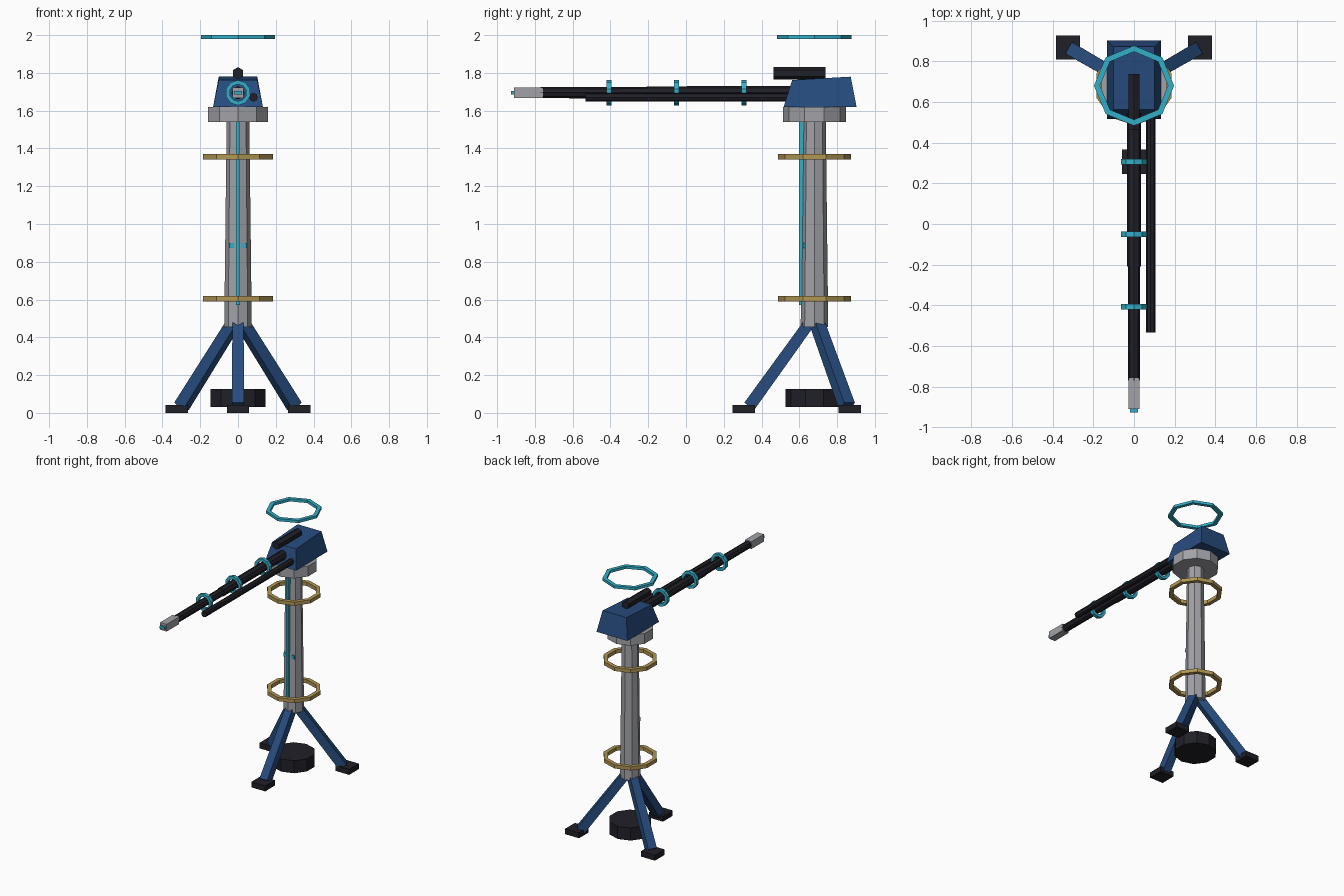
import bpy, bmesh, math
from mathutils import Vector

if "Cube" in bpy.data.objects:
    bpy.data.objects.remove(bpy.data.objects["Cube"])

CY = 0.68     # y of the mast axis
BZ = 1.695    # height of the barrel axis


def material(name, rgb):
    m = bpy.data.materials.new(name)
    m.diffuse_color = (*rgb, 1)
    m.use_nodes = True
    m.node_tree.nodes["Principled BSDF"].inputs["Base Color"].default_value = m.diffuse_color
    return m


NAVY = material("navy_paint", (0.020, 0.072, 0.21))
GREY = material("light_steel", (0.36, 0.365, 0.39))
BLACK = material("black_metal", (0.014, 0.014, 0.021))
CYAN = material("cyan_glow", (0.033, 0.43, 0.58))
BRASS = material("brass", (0.44, 0.31, 0.09))


def finish(name, bm, mat):
    bmesh.ops.recalc_face_normals(bm, faces=bm.faces)
    me = bpy.data.meshes.new(name)
    bm.to_mesh(me)
    bm.free()
    me.materials.append(mat)
    ob = bpy.data.objects.new(name, me)
    bpy.context.collection.objects.link(ob)
    return ob


def loop(bm, n, r, c, u, v, phase=0):
    return [bm.verts.new(c + r * (u * math.cos(a) + v * math.sin(a)))
            for a in (2 * math.pi * i / n + phase for i in range(n))]


def bridge(bm, a, b):
    n = len(a)
    for i in range(n):
        j = (i + 1) % n
        bm.faces.new((a[i], a[j], b[j], b[i]))


def prism(name, mat, n, p1, p2, r1, r2, u, phase=0):
    """Closed n-sided bar from p1 to p2; first corner points along u."""
    bm = bmesh.new()
    p1, p2, u = Vector(p1), Vector(p2), Vector(u).normalized()
    v = (p2 - p1).normalized().cross(u)
    a, b = loop(bm, n, r1, p1, u, v, phase), loop(bm, n, r2, p2, u, v, phase)
    bridge(bm, a, b)
    bm.faces.new(a)
    bm.faces.new(b)
    return finish(name, bm, mat)


def band(name, mat, n, c, axis, u, r_out, r_in, width):
    """Flat-sided ring with a rectangular section."""
    bm = bmesh.new()
    c, axis, u = Vector(c), Vector(axis), Vector(u)
    v, h = axis.cross(u), axis * width / 2
    ls = [loop(bm, n, r, c + o, u, v)
          for r, o in ((r_out, h), (r_out, -h), (r_in, -h), (r_in, h))]
    for i in range(4):
        bridge(bm, ls[i], ls[(i + 1) % 4])
    return finish(name, bm, mat)


def box(name, mat, lo, hi):
    bm = bmesh.new()
    bmesh.ops.create_cube(bm, size=1)
    for vt in bm.verts:
        vt.co = [(a + b) / 2 + k * (b - a) for a, b, k in zip(lo, hi, vt.co)]
    return finish(name, bm, mat)


X, Y, Z = (1, 0, 0), (0, 1, 0), (0, 0, 1)

# Tripod legs and feet
for name, deg in (("front", 270), ("right", 30), ("left", 150)):
    a = math.radians(deg)
    c, s = math.cos(a), math.sin(a)
    prism(name + "_leg", NAVY, 4, (0.035 * c, CY + 0.035 * s, 0.465),
          (0.345 * c, CY + 0.345 * s, 0.035), 0.042, 0.046, (-s, c, 0), math.pi / 4)
    x, y = 0.374 * c, CY + 0.374 * s
    box(name + "_foot", BLACK, (x - 0.059, y - 0.059, 0), (x + 0.059, y + 0.059, 0.042))

# Counterweight, mast, collar
prism("counterweight", BLACK, 10, (0, CY, 0.03), (0, CY, 0.127), 0.153, 0.153, Y)
prism("mast", GREY, 8, (0, CY, 0.455), (0, CY, 1.55), 0.073, 0.06, Y)
prism("collar", GREY, 10, (0, CY, 1.54), (0, CY, 1.62), 0.167, 0.167, Y)

# Mast light strip and cross mark
box("mast_light_strip", CYAN, (-0.01, 0.597, 0.57), (0.01, 0.63, 1.54))
box("mast_light_cross", CYAN, (-0.046, 0.62, 0.873), (0.046, 0.66, 0.9))

# Floating rings
for name, z in (("lower", 0.604), ("upper", 1.356)):
    band(name + "_brass_ring", BRASS, 10, (0, CY, z), Z, Y, 0.194, 0.163, 0.028)
band("halo_ring", CYAN, 8, (0, CY, 1.99), Z, Y, 0.197, 0.167, 0.02)

# Head: tapered block with a slightly sloping top
head = box("head", NAVY, (-0.132, 0.517, 1.62), (0.132, 0.903, 1.78))
for vt in head.data.vertices:
    if vt.co.z > 1.7:
        front = vt.co.y < 0.7
        vt.co.x *= 0.77
        vt.co.y = 0.562 if front else 0.872
        vt.co.z = 1.762 if front else 1.78

# Sight, barrels, muzzle
prism("sight_tube", BLACK, 6, (0, 0.738, 1.798), (0, 0.463, 1.798), 0.032, 0.032, Z)
prism("rear_barrel", BLACK, 8, (0, 0.6, BZ), (0, -0.21, BZ), 0.035, 0.034, Z)
prism("front_barrel", BLACK, 8, (0, -0.2, BZ), (0, -0.77, BZ), 0.03, 0.029, Z)
prism("side_tube", BLACK, 8, (0.082, 0.6, 1.671), (0.082, -0.533, 1.671), 0.023, 0.023, Z)
box("muzzle", GREY, (-0.028, -0.91, BZ - 0.028), (0.028, -0.757, BZ + 0.028))
box("muzzle_core", CYAN, (-0.02, -0.926, BZ - 0.01), (0.02, -0.9, BZ + 0.01))

# Barrel coil rings
for i, y in enumerate((0.307, -0.05, -0.407)):
    band(f"coil_ring_{i + 1}", CYAN, 10, (0, y, BZ), Y, Z, 0.067, 0.045, 0.027)
